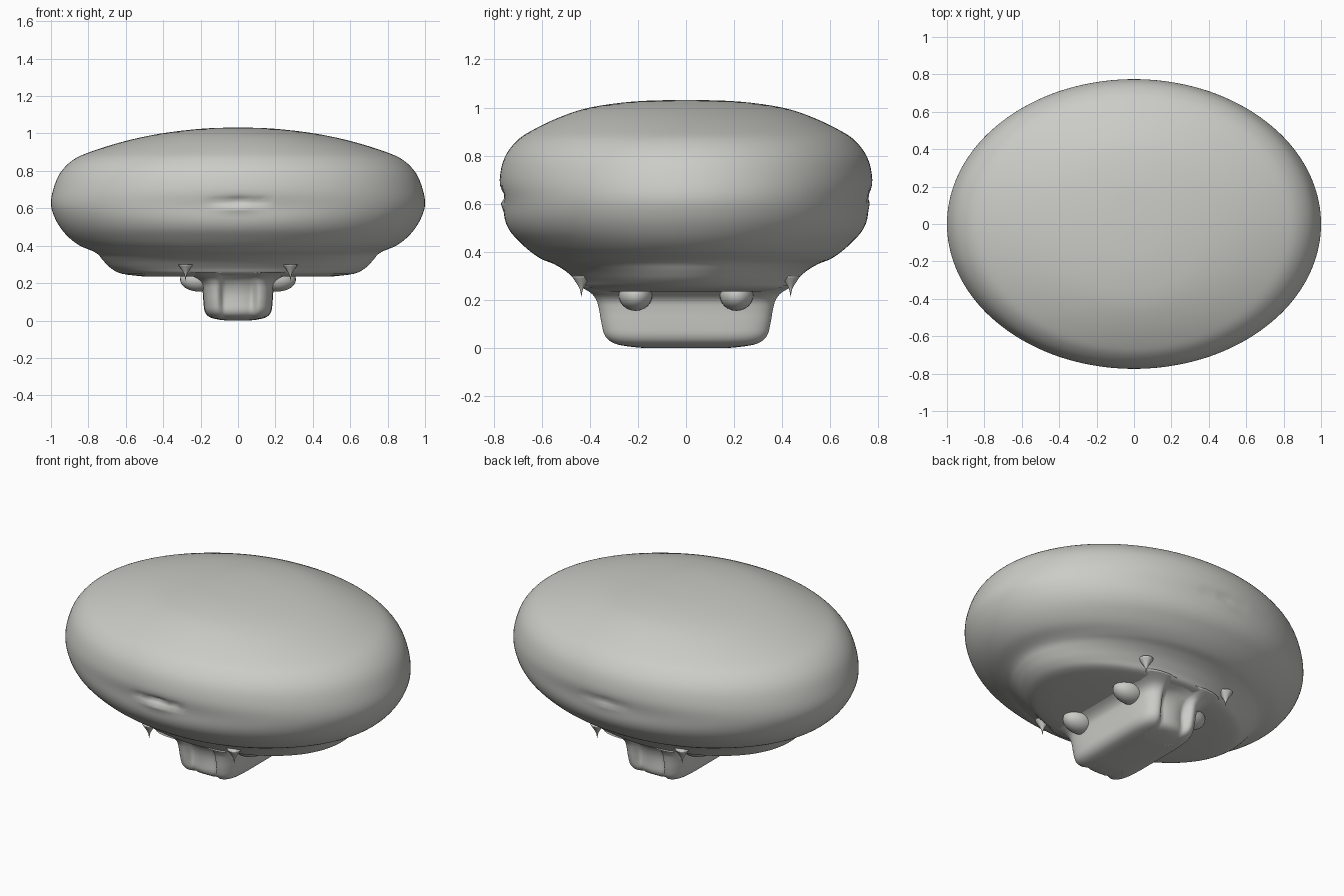
import bpy, bmesh, math

if "Cube" in bpy.data.objects:
    bpy.data.objects.remove(bpy.data.objects["Cube"])

grey = bpy.data.materials.new("soft_grey")
grey.diffuse_color = (0.6, 0.6, 0.57, 1)
grey.use_nodes = True
grey.node_tree.nodes["Principled BSDF"].inputs["Base Color"].default_value = grey.diffuse_color


def smooth_rows(rows, steps):
    """Catmull-Rom interpolation through (z, half_x, half_y) rows."""
    out = []
    for i in range(len(rows) - 1):
        p0, p1 = rows[max(i - 1, 0)], rows[i]
        p2, p3 = rows[i + 1], rows[min(i + 2, len(rows) - 1)]
        for s in range(steps):
            t = s / steps
            out.append([0.5 * (2 * b + (c - a) * t + (2 * a - 5 * b + 4 * c - d) * t * t
                        + (3 * b - a - 3 * c + d) * t ** 3)
                        for a, b, c, d in zip(p0, p1, p2, p3)])
    out.append(list(rows[-1]))
    return out


def loft(name, rows, segments, power, adjust, steps=4):
    """Skin stacked superellipse rings and cap both ends."""
    bm = bmesh.new()
    rings = []
    for z, hx, hy in smooth_rows(rows, steps):
        ring = []
        for k in range(segments):
            a = math.tau * k / segments
            c, s = math.cos(a), math.sin(a)
            x = hx * math.copysign(abs(c) ** (2 / power), c)
            y = hy * math.copysign(abs(s) ** (2 / power), s)
            ring.append(bm.verts.new(adjust(x, y, z)))
        rings.append(ring)
    for lo, hi in zip(rings, rings[1:]):
        for k in range(segments):
            n = (k + 1) % segments
            bm.faces.new((lo[k], lo[n], hi[n], hi[k]))
    bm.faces.new(rings[0][::-1])
    bm.faces.new(rings[-1])
    return finish(name, bm)


def finish(name, bm):
    for f in bm.faces:
        f.smooth = True
    me = bpy.data.meshes.new(name)
    bm.to_mesh(me)
    bm.free()
    me.materials.append(grey)
    ob = bpy.data.objects.new(name, me)
    bpy.context.collection.objects.link(ob)
    return ob


def bump(v, centre, width):
    return math.exp(-((v - centre) / width) ** 2)


# Broad oval body with shallow dents in its front and back rim
def body_shape(x, y, z):
    side = 1 if y > 0 else -1
    depth = 0.012 * bump(z, 0.60, 0.07) * bump(x, 0, 0.45)
    strength = 0.03 if side < 0 else 0.012
    if abs(y) > 0.6:
        depth += strength * bump(z, 0.635, 0.018) * (bump(x, 0, 0.07) + 0.7 * bump(x, 0.125, 0.02)
                                                    + 0.5 * bump(x, -0.125, 0.02))
        depth -= 0.4 * strength * bump(z, 0.60, 0.02) * bump(x, 0, 0.09)
    return (x, y - side * depth if abs(y) > 0.5 else y, z)


loft("body", [
    (0.235, 0.50, 0.36), (0.25, 0.62, 0.43), (0.28, 0.68, 0.457), (0.32, 0.72, 0.50),
    (0.35, 0.745, 0.55), (0.37, 0.775, 0.60), (0.40, 0.845, 0.645), (0.44, 0.90, 0.69),
    (0.49, 0.945, 0.735), (0.55, 0.98, 0.763), (0.62, 1.0, 0.773), (0.70, 0.988, 0.776),
    (0.79, 0.95, 0.755), (0.86, 0.88, 0.705), (0.905, 0.78, 0.64), (0.96, 0.60, 0.525),
    (1.0, 0.41, 0.40), (1.025, 0.20, 0.22), (1.032, 0.03, 0.03)],
    160, 2.0, body_shape)


# Foot block with a pair of upright grooves in each end
def foot_shape(x, y, z):
    side = 1 if y > 0 else -1
    groove = 0.045 * (bump(x, 0.07, 0.025) + bump(x, -0.07, 0.025)) + 0.03 * bump(x, 0, 0.06)
    if abs(y) > 0.2:
        y -= side * groove * bump(z, 0.14, 0.12)
    return (x, y, z)


loft("foot", [
    (0.0, 0.06, 0.16), (0.006, 0.11, 0.24), (0.02, 0.155, 0.31), (0.05, 0.178, 0.345),
    (0.10, 0.185, 0.36), (0.16, 0.19, 0.37), (0.20, 0.20, 0.38),
    (0.23, 0.235, 0.40), (0.26, 0.31, 0.45)],
    128, 5.0, foot_shape)

# Rounded brackets beside the foot, and small pointed drips under the base
for sx in (-1, 1):
    for sy in (-1, 1):
        tag = ("left" if sx < 0 else "right") + ("_front" if sy < 0 else "_back")
        bm = bmesh.new()
        bmesh.ops.create_uvsphere(bm, u_segments=24, v_segments=16, radius=1)
        bmesh.ops.scale(bm, vec=(0.10, 0.07, 0.065), verts=bm.verts)
        bmesh.ops.translate(bm, vec=(sx * 0.21, sy * 0.21, 0.22), verts=bm.verts)
        finish("bracket_" + tag, bm)

        drip = loft("drip_" + tag, [
            (0.215, 0.001, 0.001), (0.24, 0.005, 0.005), (0.26, 0.014, 0.014),
            (0.30, 0.04, 0.04)], 16, 2.0, lambda x, y, z: (x, y, z))
        drip.location = (sx * 0.28, sy * 0.435, 0)
